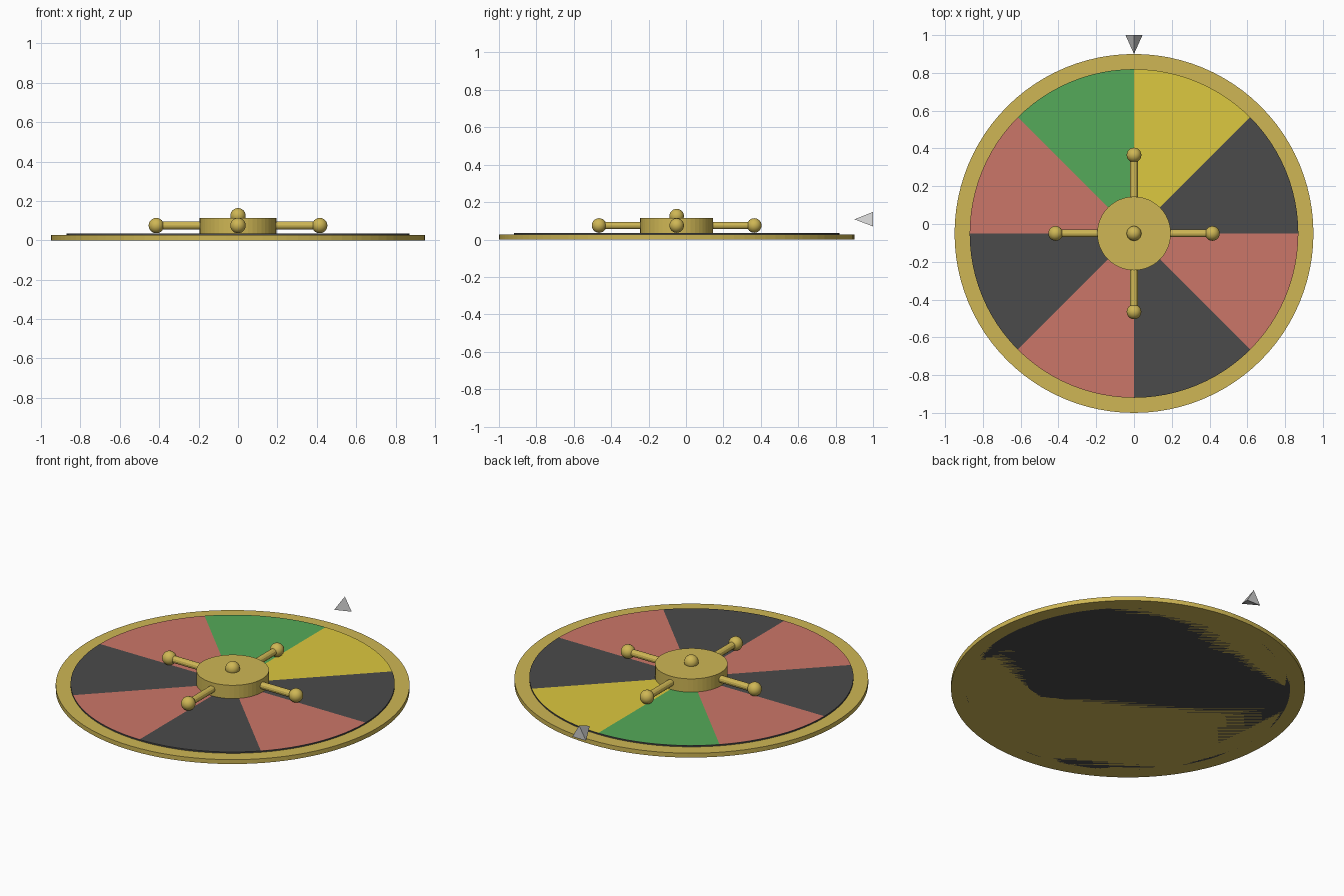
import bpy, bmesh
from math import pi, sin, cos
from mathutils import Matrix, Vector

if "Cube" in bpy.data.objects:
    bpy.data.objects.remove(bpy.data.objects["Cube"])

CY = -0.05  # wheel centre on y


def material(name, rgb):
    m = bpy.data.materials.new(name)
    m.diffuse_color = (*rgb, 1)
    m.use_nodes = True
    m.node_tree.nodes["Principled BSDF"].inputs["Base Color"].default_value = m.diffuse_color
    return m


GOLD = material("gold", (0.62, 0.47, 0.09))
DARK = material("black", (0.07, 0.07, 0.07))
RED = material("red", (0.60, 0.18, 0.14))
GREEN = material("green", (0.09, 0.40, 0.10))
YELLOW = material("yellow", (0.72, 0.58, 0.05))


def finish(name, bm, mat=None, smooth=None):
    bmesh.ops.recalc_face_normals(bm, faces=bm.faces)
    me = bpy.data.meshes.new(name)
    bm.to_mesh(me)
    bm.free()
    ob = bpy.data.objects.new(name, me)
    bpy.context.collection.objects.link(ob)
    if mat:
        me.materials.append(mat)
    if smooth:
        bpy.ops.object.select_all(action='DESELECT')
        ob.select_set(True)
        bpy.context.view_layer.objects.active = ob
        bpy.ops.object.shade_smooth_by_angle(angle=smooth)
    return ob


def rod(name, a, b, r, sides, mat):
    a, b = Vector(a), Vector(b)
    d = b - a
    bm = bmesh.new()
    mx = Matrix.Translation((a + b) / 2) @ d.to_track_quat('Z', 'Y').to_matrix().to_4x4()
    bmesh.ops.create_cone(bm, cap_ends=True, segments=sides, radius1=r, radius2=r,
                          depth=d.length, matrix=mx)
    return finish(name, bm, mat)


def ball(name, pos, r, mat):
    bm = bmesh.new()
    bmesh.ops.create_uvsphere(bm, u_segments=24, v_segments=12, radius=r,
                              matrix=Matrix.Translation(pos))
    return finish(name, bm, mat, 0.7)


# Stacked discs: outer rim plate, raised dark disc
rod("rim_plate", (0, CY, 0), (0, CY, 0.026), 0.95, 96, GOLD)
rod("wheel_disc", (0, CY, 0), (0, CY, 0.034), 0.87, 96, DARK)

# Eight coloured pie sectors laid on the disc
for i, mat in enumerate((DARK, YELLOW, GREEN, RED, DARK, RED, DARK, RED)):
    bm = bmesh.new()
    angles = [(i + k / 12) * pi / 4 for k in range(13)]
    pts = [(0, CY)] + [(0.87 * cos(a), CY + 0.87 * sin(a)) for a in angles]
    bm.faces.new([bm.verts.new((x, y, 0.0355)) for x, y in pts])
    ob = finish(f"sector_{i + 1}", bm, mat)
    if ob.data.polygons[0].normal.z < 0:
        ob.data.flip_normals()

# Hub with a centre knob and four ball-tipped spokes
rod("hub", (0, CY, 0.03), (0, CY, 0.114), 0.195, 48, GOLD)
ball("hub_knob", (0, CY, 0.125), 0.039, GOLD)
for i in range(4):
    c, s = round(cos(i * pi / 2)), round(sin(i * pi / 2))
    tip = (0.415 * c, CY + 0.415 * s, 0.075)
    rod(f"spoke_{i + 1}", (0.1 * c, CY + 0.1 * s, 0.075), tip, 0.02, 12, GOLD)
    ball(f"spoke_ball_{i + 1}", tip, 0.039, GOLD)

# Three-sided pointer aimed at the wheel
bm = bmesh.new()
tip, top, left, right = [bm.verts.new(p) for p in (
    (0, 0.9, 0.108), (0, 1.0, 0.148), (-0.045, 1.0, 0.07), (0.045, 1.0, 0.07))]
for f in ((tip, top, left), (tip, right, top), (tip, left, right), (top, right, left)):
    bm.faces.new(f)
finish("pointer", bm)
